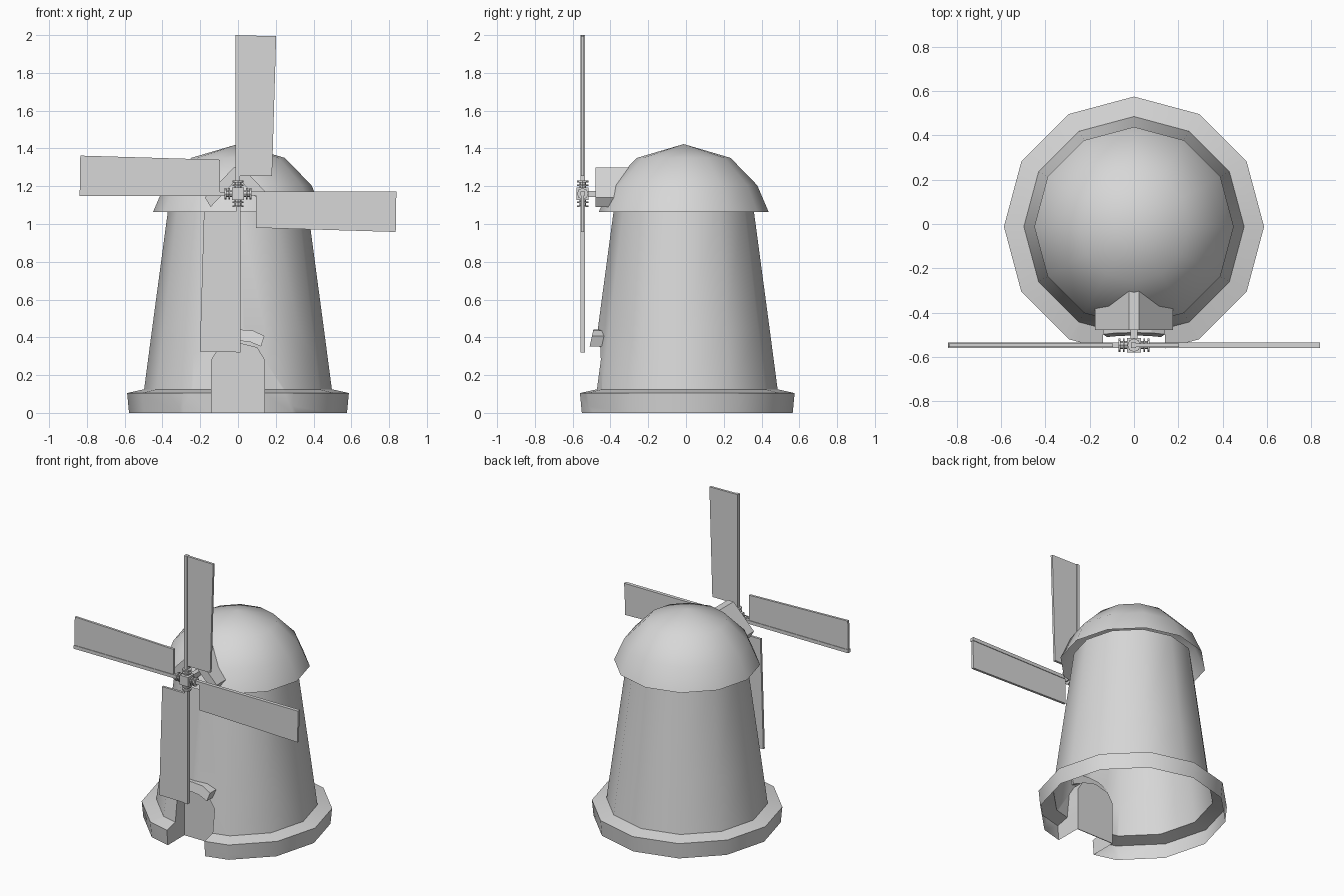
import bpy, bmesh
from math import cos, sin, pi, radians
from mathutils import Matrix, Vector

if "Cube" in bpy.data.objects:
    bpy.data.objects.remove(bpy.data.objects["Cube"], do_unlink=True)

grey = bpy.data.materials.new("light_grey")
grey.use_nodes = True
grey.diffuse_color = (0.68, 0.68, 0.68, 1)
grey.node_tree.nodes["Principled BSDF"].inputs["Base Color"].default_value = (0.68, 0.68, 0.68, 1)

SIDES = 12
BODY_Y = -0.012
HUB = Vector((0, -0.547, 1.16))


def finish(bm, name, smooth=False):
    bmesh.ops.recalc_face_normals(bm, faces=bm.faces)
    mesh = bpy.data.meshes.new(name)
    bm.to_mesh(mesh)
    bm.free()
    mesh.materials.append(grey)
    obj = bpy.data.objects.new(name, mesh)
    bpy.context.collection.objects.link(obj)
    if smooth:
        bpy.ops.object.select_all(action='DESELECT')
        obj.select_set(True)
        bpy.context.view_layer.objects.active = obj
        bpy.ops.object.shade_smooth_by_angle(angle=radians(40))
    return obj


def revolve(profile):
    """Open shell of revolution around the body axis."""
    bm = bmesh.new()
    rings = [[bm.verts.new((r * cos(2 * pi * i / SIDES), BODY_Y + r * sin(2 * pi * i / SIDES), z))
              for i in range(SIDES)] for r, z in profile]
    for low, high in zip(rings, rings[1:]):
        for i in range(SIDES):
            j = (i + 1) % SIDES
            bm.faces.new((low[i], low[j], high[j], high[i]))
    bmesh.ops.remove_doubles(bm, verts=bm.verts, dist=1e-5)
    return bm


def prism(bm, outline, y_front, y_back, lean=0.0):
    """Extrude an (x, z) outline along y; lean tilts the front face."""
    z0 = min(z for x, z in outline)
    front = [bm.verts.new((x, y_front + lean * (z - z0), z)) for x, z in outline]
    back = [bm.verts.new((x, y_back, z)) for x, z in outline]
    bm.faces.new(front)
    bm.faces.new(back[::-1])
    for i in range(len(outline)):
        j = (i + 1) % len(outline)
        bm.faces.new((front[i], back[i], back[j], front[j]))


def box(bm, low, high):
    low, high = Vector(low), Vector(high)
    mat = Matrix.Translation((low + high) / 2) @ Matrix.Diagonal((*(high - low), 1))
    bmesh.ops.create_cube(bm, size=1, matrix=mat)


def disc(bm, radius, z, depth):
    bmesh.ops.create_cone(bm, cap_ends=True, segments=8, radius1=radius, radius2=radius,
                          depth=depth, matrix=Matrix.Translation((0, 0, z)))


def mirrored(half):
    """Complete a right-to-centre outline on the other side."""
    return half + [(-x, z) for x, z in reversed(half) if x > 0]


# Tower shell with flared base and recessed doorway
arch = mirrored([(0.14, 0), (0.14, 0.28), (0.1, 0.345), (0, 0.37)])
tower = revolve([(0.577, 0), (0.587, 0.105), (0.497, 0.125), (0.454, 0.45), (0.367, 1.1)])
planes = []
for (x1, z1), (x2, z2) in zip(arch, arch[1:]):
    planes.append((Vector((x1, 0, z1)), Vector((z2 - z1, 0, x1 - x2)).normalized()))


def front_faces():
    return [f for f in tower.faces if f.calc_center_median().y < -0.2
            and f.calc_center_median().z < 0.45]


for co, no in planes:
    faces = front_faces()
    edges = {e for f in faces for e in f.edges}
    verts = {v for f in faces for v in f.verts}
    bmesh.ops.bisect_plane(tower, geom=list(verts) + list(edges) + faces,
                           plane_co=co, plane_no=no, dist=1e-5)
opening = [f for f in front_faces()
           if all((f.calc_center_median() - co).dot(no) < 0 for co, no in planes)]
bmesh.ops.delete(tower, geom=opening, context='FACES')
rim = [e for e in tower.edges if e.is_boundary
       and 0.001 < max(v.co.z for v in e.verts) < 0.44]
walls = bmesh.ops.extrude_edge_only(tower, edges=rim)
for v in walls["geom"]:
    if isinstance(v, bmesh.types.BMVert):
        v.co.y = -0.375
finish(tower, "tower", smooth=True)

# Door panel at the back of the recess
door = bmesh.new()
prism(door, arch, -0.375, -0.37)
finish(door, "door")

# Curved canopy above the door
canopy = bmesh.new()
upper = mirrored([(0.14, 0.407), (0.08, 0.436), (0, 0.442)])
lower = mirrored([(0.122, 0.352), (0.065, 0.375), (0, 0.383)])
prism(canopy, upper + lower[::-1], -0.51, -0.43, lean=0.22)
finish(canopy, "door_canopy")

# Domed cap
finish(revolve([(0.45, 1.063), (0.389, 1.205), (0.248, 1.35), (0, 1.423)]), "cap", smooth=True)

# Gabled hood over the sail shaft
hood = bmesh.new()
top = mirrored([(0.175, 1.14), (0.022, 1.3)])
under = mirrored([(0.145, 1.09), (0.012, 1.23)])
prism(hood, top + under[::-1], -0.478, -0.28)
finish(hood, "shaft_hood")

# Shaft and hub
hub = bmesh.new()
box(hub, HUB - Vector((0.032, 0.032, 0.032)), HUB + Vector((0.032, 0.032, 0.032)))
box(hub, HUB + Vector((-0.016, 0.03, -0.016)), HUB + Vector((0.016, 0.2, 0.016)))
finish(hub, "hub_and_shaft")

# Four sails, each with collars, a spar and a tapered panel
panel = [(0.008, 0.095), (0.18, 0.095), (0.202, 0.835), (0.008, 0.838)]
for k, side in enumerate(("top", "left", "bottom", "right")):
    sail = bmesh.new()
    disc(sail, 0.018, 0.05, 0.04)
    disc(sail, 0.03, 0.046, 0.008)
    disc(sail, 0.03, 0.066, 0.01)
    box(sail, (-0.013, -0.012, 0.06), (0.01, 0.012, 0.84))
    prism(sail, panel, -0.008, 0.008)
    sail.transform(Matrix.Translation(HUB) @ Matrix.Rotation(k * pi / 2, 4, 'Y'))
    finish(sail, side + "_sail")
